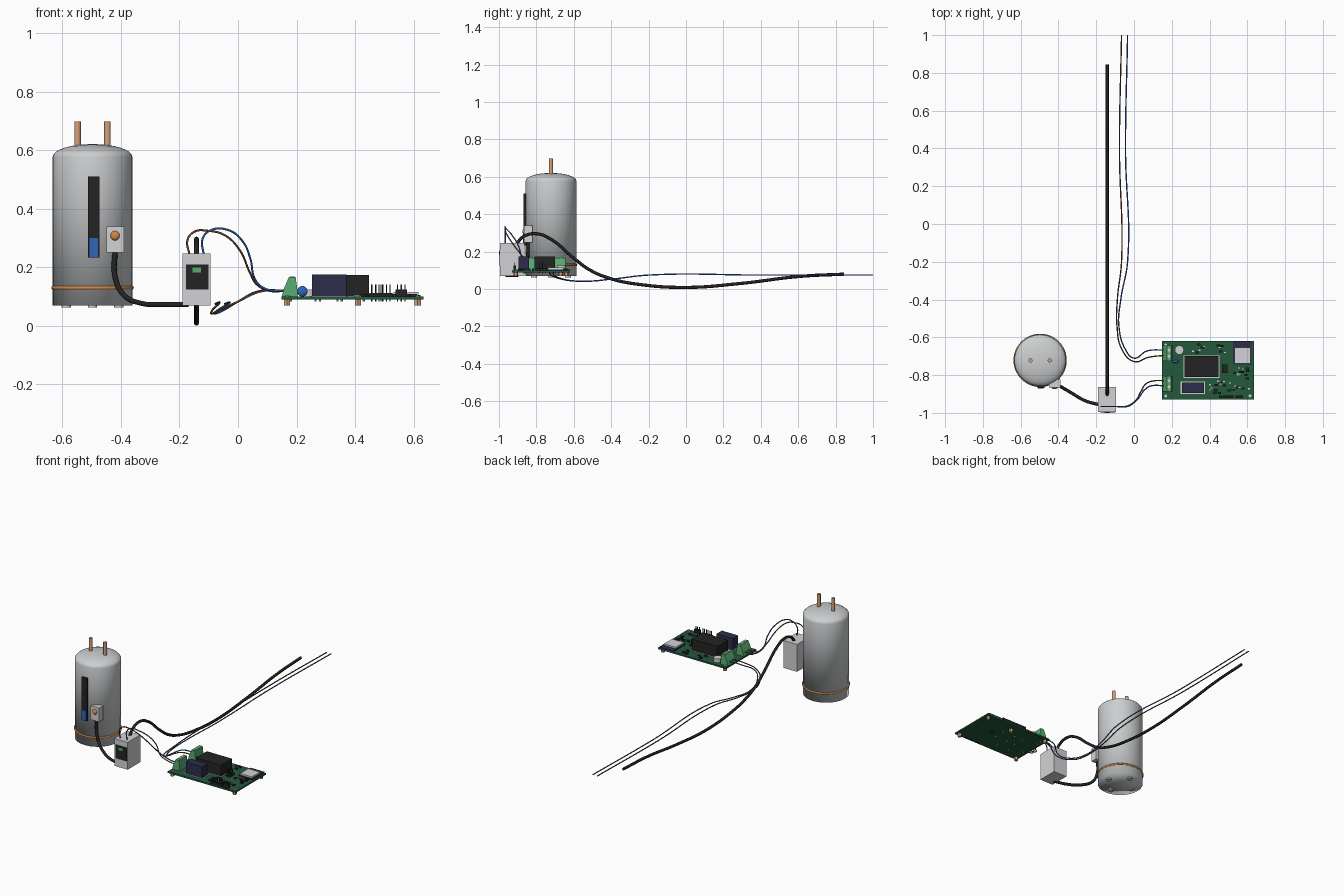
import bpy
import bmesh
import math
import random
from mathutils import Vector

random.seed(4)
cube = bpy.data.objects.get("Cube")
if cube:
    bpy.data.objects.remove(cube, do_unlink=True)


def material(name, r, g, b):
    mat = bpy.data.materials.new(name)
    mat.use_nodes = True
    mat.diffuse_color = (r, g, b, 1)
    mat.node_tree.nodes["Principled BSDF"].inputs["Base Color"].default_value = (r, g, b, 1)
    return mat


enamel = material("enamel grey", .6, .62, .63)
silver = material("silver", .65, .65, .67)
copper = material("copper", .68, .36, .19)
orange = material("orange", .6, .25, .06)
black = material("black", .017, .017, .018)
board_green = material("board green", .018, .1, .045)
terminal_green = material("terminal green", .1, .42, .17)
navy = material("navy", .025, .027, .07)
blue = material("blue", .03, .13, .5)
brown = material("brown", .18, .07, .025)


def finish(name, bm, mat, smooth=None):
    bmesh.ops.recalc_face_normals(bm, faces=bm.faces)
    mesh = bpy.data.meshes.new(name)
    bm.to_mesh(mesh)
    bm.free()
    mesh.materials.append(mat)
    obj = bpy.data.objects.new(name, mesh)
    bpy.context.collection.objects.link(obj)
    if smooth:
        bpy.ops.object.select_all(action="DESELECT")
        obj.select_set(True)
        bpy.context.view_layer.objects.active = obj
        bpy.ops.object.shade_smooth_by_angle(angle=math.radians(smooth))
    return obj


def add_box(bm, x0, x1, y0, y1, z0, z1):
    for v in bmesh.ops.create_cube(bm, size=1)["verts"]:
        v.co = Vector(((x0, x1)[v.co.x > 0], (y0, y1)[v.co.y > 0], (z0, z1)[v.co.z > 0]))


def boxes(name, mat, *bounds):
    bm = bmesh.new()
    for b in bounds:
        add_box(bm, *b)
    return finish(name, bm, mat)


def cylinders(name, mat, spots, radius, z0, z1, sides=20):
    bm = bmesh.new()
    for x, y in spots:
        made = bmesh.ops.create_cone(bm, cap_ends=True, segments=sides, radius1=radius,
                                     radius2=radius, depth=z1 - z0)
        bmesh.ops.translate(bm, verts=made["verts"], vec=(x, y, (z0 + z1) / 2))
    return finish(name, bm, mat, 40)


def lathe(name, mat, centre, profile, smooth, steps=48):
    bm = bmesh.new()
    verts = [bm.verts.new((r, 0, z)) for r, z in profile]
    edges = [bm.edges.new(pair) for pair in zip(verts, verts[1:])]
    bmesh.ops.spin(bm, geom=verts + edges, cent=(0, 0, 0), axis=(0, 0, 1),
                   angle=math.tau, steps=steps)
    bmesh.ops.remove_doubles(bm, verts=bm.verts, dist=.0001)
    bmesh.ops.translate(bm, verts=bm.verts, vec=(*centre, 0))
    return finish(name, bm, mat, smooth)


def cable(name, mat, radius, points):
    curve = bpy.data.curves.new(name, "CURVE")
    curve.dimensions = "3D"
    curve.bevel_depth = radius
    curve.bevel_resolution = 2
    curve.use_fill_caps = True
    spline = curve.splines.new("BEZIER")
    spline.bezier_points.add(len(points) - 1)
    for knot, co in zip(spline.bezier_points, points):
        knot.co = co
        knot.handle_left_type = knot.handle_right_type = "AUTO"
    curve.materials.append(mat)
    obj = bpy.data.objects.new(name, curve)
    bpy.context.collection.objects.link(obj)
    bpy.ops.object.select_all(action="DESELECT")
    obj.select_set(True)
    bpy.context.view_layer.objects.active = obj
    bpy.ops.object.convert(target="MESH")


# Water tank with domed lid, band, pipes and feet
TX, TY, TR = -.497, -.722, .136
dome = [(TR * math.cos(a), .578 + .043 * math.sin(a))
        for a in (math.pi / 2 * i / 8 for i in range(8))]
lathe("tank_body", enamel, (TX, TY), [(0, .07), (TR, .07)] + dome + [(0, .621)], 120)
band = [(TR + .005 * math.cos(a), .13 + .006 * math.sin(a))
        for a in (math.tau * i / 10 for i in range(11))]
lathe("tank_band", orange, (TX, TY), band, 60)
cylinders("tank_pipes", copper, [(TX + s * .051, TY) for s in (-1, 1)], .011, .59, .698)
cylinders("tank_feet", silver,
          [(TX + .09 * math.cos(i * math.pi / 2), TY + .09 * math.sin(i * math.pi / 2))
           for i in range(4)], .016, .062, .075)

# Level gauge and thermostat on the tank front
boxes("level_gauge", black, (-.512, -.474, -.868, -.85, .233, .51))
boxes("gauge_level", blue, (-.508, -.478, -.872, -.86, .236, .3))
boxes("thermostat_box", silver, (-.45, -.39, -.865, -.822, .25, .34))
bm = bmesh.new()
bmesh.ops.create_uvsphere(bm, u_segments=20, v_segments=12, radius=.016)
bmesh.ops.scale(bm, verts=bm.verts, vec=(1, .6, 1))
bmesh.ops.translate(bm, verts=bm.verts, vec=(-.42, -.865, .308))
finish("thermostat_knob", bm, orange, 60)
cable("thermostat_cord", black, .009,
      [(-.42, -.845, .26), (-.42, -.847, .17), (-.39, -.86, .105), (-.33, -.895, .077),
       (-.26, -.935, .073), (-.17, -.96, .073)])

# Control box with screen
boxes("control_box", silver, (-.19, -.094, -.994, -.864, .07, .247))
boxes("control_screen", black, (-.178, -.1, -.998, -.99, .124, .21))
boxes("screen_readout", terminal_green, (-.155, -.127, -1, -.99, .183, .2))

# Thick supply cable
sag = [(-.91, .235), (-.87, .28), (-.8, .296), (-.72, .265), (-.6, .165), (-.51, .1), (-.4, .055),
       (-.25, .025), (0, .009), (.29, .03), (.61, .068), (.845, .08)]
cable("supply_cable", black, .0085, [(-.142, y, z) for y, z in sag])

# Brown and blue wires from the control box to the board
for name, mat, end, path in (
        ("control_wire_brown", brown, -.83,
         [(-.165, .24), (-.172, .295), (-.148, .322), (-.104, .325), (-.046, .31),
          (.005, .26), (.039, .186), (.066, .14), (.107, .12), (.17, .12)]),
        ("control_wire_blue", blue, -.857,
         [(-.117, .24), (-.12, .3), (-.09, .328), (-.036, .328), (.015, .29),
          (.042, .23), (.058, .16), (.09, .128), (.17, .12)])):
    points = []
    for x, z in path:
        t = min(max((x + .03) / .12, 0), 1)
        points.append((x, -.966 + (end + .966) * t * t * (3 - 2 * t), z))
    cable(name, mat, .0035, points)

# Long mains wires running to the back
for name, mat, path in (
        ("mains_wire_brown", brown,
         [(-.066, 1, .075), (-.077, .4, .075), (-.066, -.2, .075), (-.088, -.4, .053),
          (-.09, -.54, .042), (-.066, -.66, .052), (0, -.728, .083), (.08, -.705, .118),
          (.17, -.695, .12)]),
        ("mains_wire_blue", blue,
         [(-.034, 1, .075), (-.045, .4, .075), (-.034, -.2, .075), (-.07, -.4, .053),
          (-.08, -.54, .042), (-.045, -.665, .056), (0, -.71, .083), (.07, -.672, .118),
          (.17, -.667, .12)])):
    cable(name, mat, .0035, path)

# Circuit board and standoffs
boxes("circuit_board", board_green, (.148, .634, -.93, -.62, .09, .1))
corners = [(x, y) for x in (.168, .614) for y in (-.91, -.64)]
cylinders("board_standoffs", copper, corners + [(.41, -.67)], .012, .07, .09, 6)
cylinders("standoff_screws", silver, corners, .008, .1, .104, 12)

# Outlines, power module and relay
boxes("module_outline", silver, (.262, .452, -.815, -.695, .1, .102),
      (.247, .375, -.9, -.835, .1, .102))
boxes("power_module", black, (.267, .447, -.81, -.7, .1, .174))
boxes("relay", navy, (.253, .37, -.895, -.84, .1, .175))

# Screw terminals with a tapered profile
for label, y0, y1 in (("rear", -.725, -.643), ("front", -.887, -.805)):
    bm = bmesh.new()
    outline = [(.15, .1), (.204, .1), (.204, .115), (.197, .167), (.174, .167), (.156, .125)]
    face = bm.faces.new([bm.verts.new((x, y0, z)) for x, z in outline])
    made = bmesh.ops.extrude_face_region(bm, geom=[face])["geom"]
    bmesh.ops.translate(bm, verts=[v for v in made if isinstance(v, bmesh.types.BMVert)],
                        vec=(0, y1 - y0, 0))
    finish(label + "_terminal", bm, terminal_green)
    cylinders(label + "_terminal_screws", silver,
              [(.185, y0 + .025), (.185, y1 - .025)], .008, .16, .169, 12)

# Surge disc and capacitor
bm = bmesh.new()
bmesh.ops.create_uvsphere(bm, u_segments=20, v_segments=12, radius=.018)
bmesh.ops.scale(bm, verts=bm.verts, vec=(1, .5, 1))
bmesh.ops.translate(bm, verts=bm.verts, vec=(.22, -.728, .118))
finish("surge_disc", bm, blue, 60)
cylinders("capacitor", silver, [(.24, -.667)], .024, .1, .125)

# Radio module
boxes("radio_base", navy, (.525, .623, -.745, -.62, .1, .106))
boxes("radio_shield", silver, (.532, .616, -.738, -.655, .106, .116))

# Pin headers
pins = [(.457 + .0125 * i, -.915) for i in range(6)] + [(.545 + .0125 * i, -.915) for i in range(3)]
pins += [(.472 + .016 * i, -.782 + .015 * j) for i in range(2) for j in range(3)]
boxes("header_bases", black, (.45, .527, -.922, -.908, .1, .113),
      (.538, .577, -.922, -.908, .1, .125), (.465, .495, -.79, -.744, .1, .113))
boxes("header_pins", black, *[(x - .002, x + .002, y - .002, y + .002, .084, .142)
                              for x, y in pins])

# Small surface parts in the free areas
for name, mat, size in (("small_chips", black, .009), ("small_resistors", silver, .005)):
    parts = []
    for x0, x1, y0, y1 in ((.47, .61, -.89, -.8), (.3, .5, -.685, -.635), (.4, .46, -.9, -.83),
                           (.52, .61, -.8, -.76)):
        for i in range(6):
            x, y = random.uniform(x0, x1), random.uniform(y0, y1)
            parts.append((x - size, x + size, y - size * .6, y + size * .6, .1, .1 + size))
    boxes(name, mat, *parts)

# Solder legs below the board
legs = [(x, y) for x in (.28, .34, .43) for y in (-.79, -.72)]
legs += [(.18, y) for y in (-.86, -.83, -.7, -.667)] + [(.265, -.867), (.355, -.867)]
cylinders("solder_legs", silver, legs, .004, .083, .091, 8)
